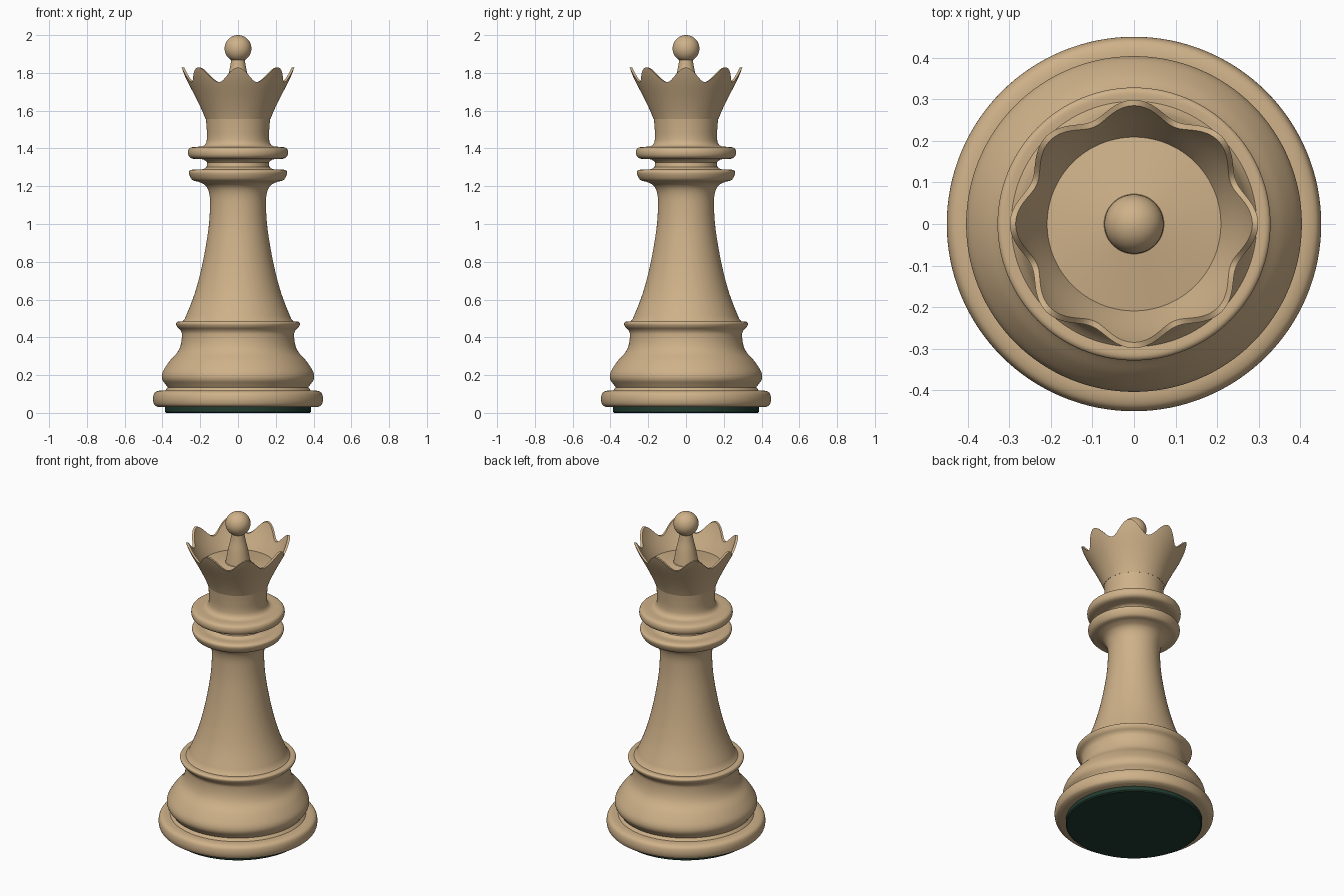
import bpy, bmesh, math

if "Cube" in bpy.data.objects:
    bpy.data.objects.remove(bpy.data.objects["Cube"])

SEG = 128


def material(name, rgb):
    m = bpy.data.materials.new(name)
    m.diffuse_color = (*rgb, 1)
    m.use_nodes = True
    m.node_tree.nodes["Principled BSDF"].inputs["Base Color"].default_value = m.diffuse_color
    return m


wood = material("boxwood", (0.62, 0.44, 0.25))
felt = material("felt_green", (0.015, 0.045, 0.03))


def spline(pts, n=5):
    """Catmull-Rom curve through the points."""
    p = [pts[0]] + pts + [pts[-1]]
    out = []
    for a, b, c, d in zip(p, p[1:], p[2:], p[3:]):
        for i in range(n):
            t = i / n
            out.append(tuple(0.5 * (2 * q1 + (q2 - q0) * t + (2 * q0 - 5 * q1 + 4 * q2 - q3) * t * t
                                    + (3 * q1 - q0 - 3 * q2 + q3) * t ** 3)
                             for q0, q1, q2, q3 in zip(a, b, c, d)))
    return out + [pts[-1]]


def revolve(name, columns, mat, angle=35):
    """columns(theta) gives the (radius, z) profile at each angle."""
    bm = bmesh.new()
    cols = []
    for s in range(SEG):
        th = 2 * math.pi * s / SEG
        cols.append([bm.verts.new((r * math.cos(th), r * math.sin(th), z)) for r, z in columns(th)])
    for a, b in zip(cols, cols[1:] + cols[:1]):
        for i in range(len(a) - 1):
            bm.faces.new((a[i], b[i], b[i + 1], a[i + 1]))
    bmesh.ops.remove_doubles(bm, verts=bm.verts, dist=1e-5)
    bmesh.ops.recalc_face_normals(bm, faces=bm.faces)
    me = bpy.data.meshes.new(name)
    bm.to_mesh(me)
    bm.free()
    ob = bpy.data.objects.new(name, me)
    bpy.context.collection.objects.link(ob)
    me.materials.append(mat)
    bpy.ops.object.select_all(action='DESELECT')
    ob.select_set(True)
    bpy.context.view_layer.objects.active = ob
    bpy.ops.object.shade_smooth_by_angle(angle=math.radians(angle))
    return ob


# felt pad
pad = [(0, 0), (0.38, 0), (0.386, 0.006), (0.386, 0.032), (0, 0.032)]
revolve("felt_pad", lambda th: pad, felt)

# turned body: smooth runs, joined at sharp corners
runs = [
    # foot ring
    [(0.42, 0.03), (0.442, 0.042), (0.45, 0.072), (0.443, 0.104), (0.42, 0.117), (0.385, 0.119)],
    # bulging base
    [(0.372, 0.135), (0.385, 0.153), (0.4, 0.175), (0.403, 0.2), (0.392, 0.23), (0.36, 0.277),
     (0.32, 0.322), (0.302, 0.365), (0.297, 0.415), (0.304, 0.437), (0.321, 0.455),
     (0.328, 0.473), (0.318, 0.483), (0.295, 0.483)],
    # tapering stem and lower collar
    [(0.282, 0.497), (0.23, 0.63), (0.188, 0.79), (0.157, 0.97), (0.148, 1.1), (0.153, 1.165),
     (0.172, 1.203), (0.205, 1.222), (0.24, 1.232), (0.257, 1.258), (0.258, 1.28),
     (0.235, 1.289), (0.19, 1.289), (0.166, 1.302)],
    # upper collar and neck
    [(0.163, 1.325), (0.185, 1.342), (0.235, 1.345), (0.258, 1.356), (0.265, 1.378), (0.258, 1.4),
     (0.235, 1.408), (0.19, 1.411), (0.17, 1.428), (0.164, 1.46), (0.166, 1.51), (0.17, 1.556)],
]
body = [(0, 0.03)] + [p for run in runs for p in spline(run)] + [(0, 1.556)]
revolve("turned_body", lambda th: body, wood)

# crown: flared shell with eight rounded points
flare = spline([(0.172, 1.555), (0.19, 1.6), (0.221, 1.665), (0.263, 1.745), (0.284, 1.79), (0.299, 1.83)])
FLOOR = 1.668


def flare_radius(z):
    for (r0, z0), (r1, z1) in zip(flare, flare[1:]):
        if z <= z1:
            return r0 + (r1 - r0) * (z - z0) / (z1 - z0)
    return flare[-1][0]


def crown_column(th):
    top = 1.79 + 0.039 * math.cos(8 * th)
    zs = [1.555 + (top - 1.555) * i / 16 for i in range(17)]
    inner = [FLOOR + (top - FLOOR) * i / 8 for i in range(8, -1, -1)]
    return [(flare_radius(z), z) for z in zs] + [(flare_radius(z) - 0.014, z) for z in inner]


revolve("crown", crown_column, wood)

# crown floor rising into the finial stem
stem = [(0.212, FLOOR), (0.072, 1.69)] + spline([(0.07, 1.692), (0.056, 1.77), (0.042, 1.83), (0.035, 1.88)])
revolve("finial_stem", lambda th: stem + [(0, 1.9)], wood)

# ball on top
ball = [(0.071 * math.sin(math.pi * i / 32), 1.929 - 0.071 * math.cos(math.pi * i / 32)) for i in range(33)]
revolve("finial_ball", lambda th: ball, wood)
